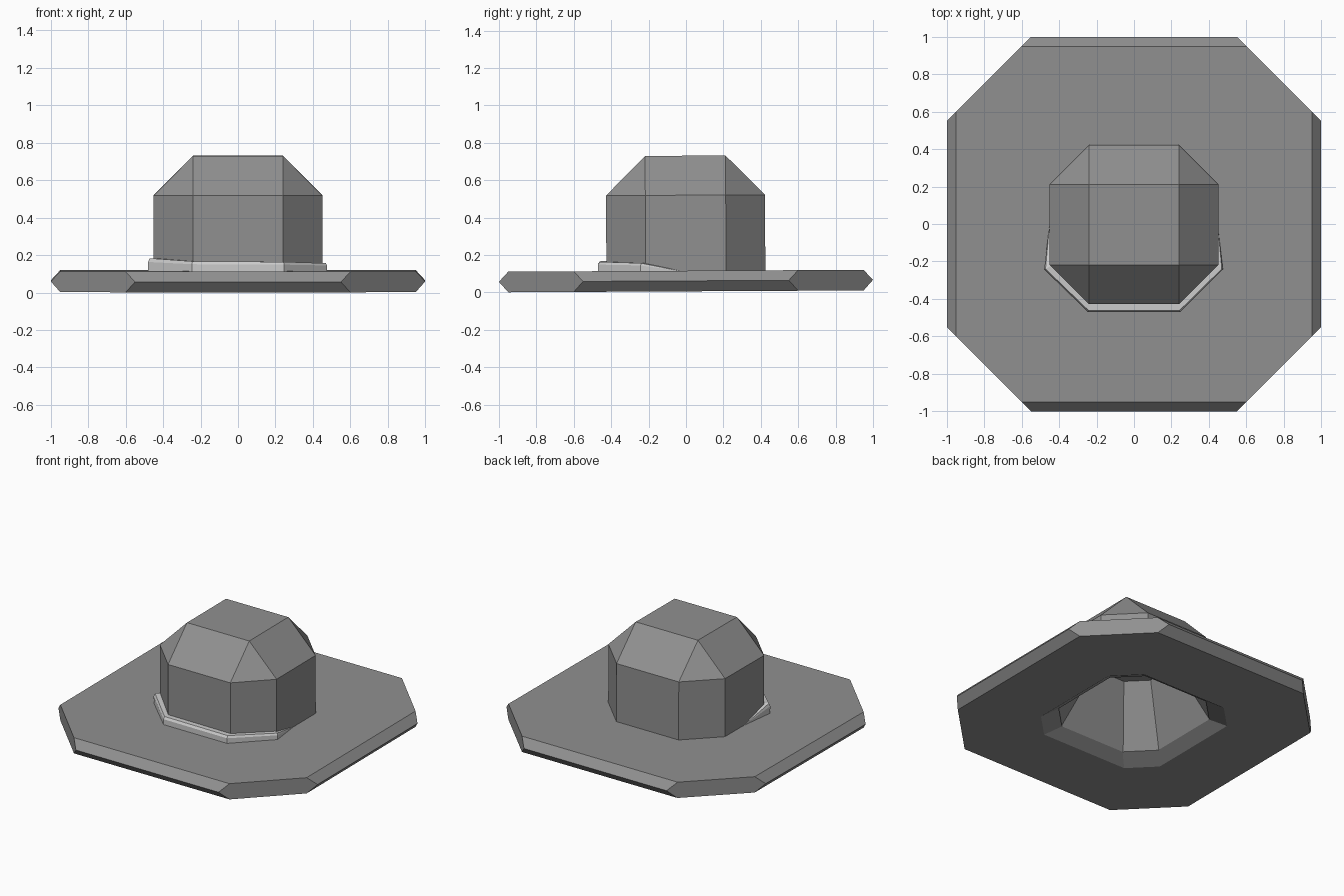
import bpy, bmesh, math

if "Cube" in bpy.data.objects:
    bpy.data.objects.remove(bpy.data.objects["Cube"])

TILT = math.radians(0.3)  # the whole hat leans very slightly


def grey(name, v):
    mat = bpy.data.materials.new(name)
    mat.diffuse_color = (v, v, v, 1)
    mat.use_nodes = True
    mat.node_tree.nodes["Principled BSDF"].inputs["Base Color"].default_value = mat.diffuse_color
    return mat


felt = grey("dark_felt", 0.28)
ribbon = grey("light_ribbon", 0.6)


def octagon(hx, hy, cx, cy, z):
    """Rectangle of half sizes hx, hy with corners cut by cx, cy."""
    return [(hx, -hy + cy, z), (hx, hy - cy, z), (hx - cx, hy, z), (-hx + cx, hy, z),
            (-hx, hy - cy, z), (-hx, -hy + cy, z), (-hx + cx, -hy, z), (hx - cx, -hy, z)]


def loft(name, rings, mat, closed=True, cap_end=False):
    """Skin between successive rings of points."""
    bm = bmesh.new()
    rows = [[bm.verts.new(p) for p in ring] for ring in rings]
    n = len(rows[0])
    for a, b in zip(rows, rows[1:]):
        for i in range(n if closed else n - 1):
            j = (i + 1) % n
            bm.faces.new((a[i], a[j], b[j], b[i]))
    if cap_end:
        bm.faces.new(rows[-1])
    bmesh.ops.remove_doubles(bm, verts=bm.verts, dist=0.0005)
    bmesh.ops.recalc_face_normals(bm, faces=bm.faces)
    mesh = bpy.data.meshes.new(name)
    bm.to_mesh(mesh)
    bm.free()
    mesh.materials.append(mat)
    obj = bpy.data.objects.new(name, mesh)
    bpy.context.collection.objects.link(obj)
    obj.rotation_euler.x = TILT
    return obj


# Brim: square plate with bevelled edges, cut corners and a flared head opening
loft("brim", [
    octagon(0.41, 0.41, 0.16, 0.16, 0.06),
    octagon(0.49, 0.49, 0.16, 0.16, 0.006),
    octagon(0.95, 0.95, 0.35, 0.35, 0.006),
    octagon(1.00, 1.00, 0.45, 0.45, 0.062),
    octagon(0.95, 0.95, 0.35, 0.35, 0.116),
    octagon(0.45, 0.425, 0.21, 0.21, 0.116),
], felt)

# Crown: straight walls and chamfered top outside
loft("crown", [
    octagon(0.45, 0.425, 0.21, 0.21, 0.116),
    octagon(0.45, 0.425, 0.21, 0.21, 0.52),
    octagon(0.24, 0.215, 0.0, 0.0, 0.731),
], felt, cap_end=True)

# Hollow inside of the crown, tapering to a flat ceiling
lining = loft("crown_lining", [
    octagon(0.415, 0.41, 0.16, 0.16, 0.06),
    octagon(0.24, 0.24, 0.12, 0.12, 0.45),
], felt, cap_end=True)
lining.data.flip_normals()

# Band: raised strip round the front half, sinking into the brim at both ends
path = [(-0.45, 0.02, 0.0, 0.0), (-0.45, -0.23, 0.03, 0.07), (-0.24, -0.43, 0.04, 0.055),
        (0.24, -0.43, 0.04, 0.052), (0.45, -0.23, 0.025, 0.044), (0.45, -0.02, 0.0, 0.0)]
sections = []
for x, y, out, h in path:
    side = 1 if x > 0 else -1
    ox = out * side if abs(x) > 0.3 else 0.005 * side
    oy = -out if abs(x) < 0.3 else -0.012
    z = 0.114
    sections.append([(x + ox, y + oy, z), (x + ox, y + oy, z + h * 0.72),
                     (x + ox * 0.75, y + oy * 0.75, z + h),
                     (x - 0.01 * side, y + 0.01, z + h)])
loft("hat_band", sections, ribbon, closed=False)
